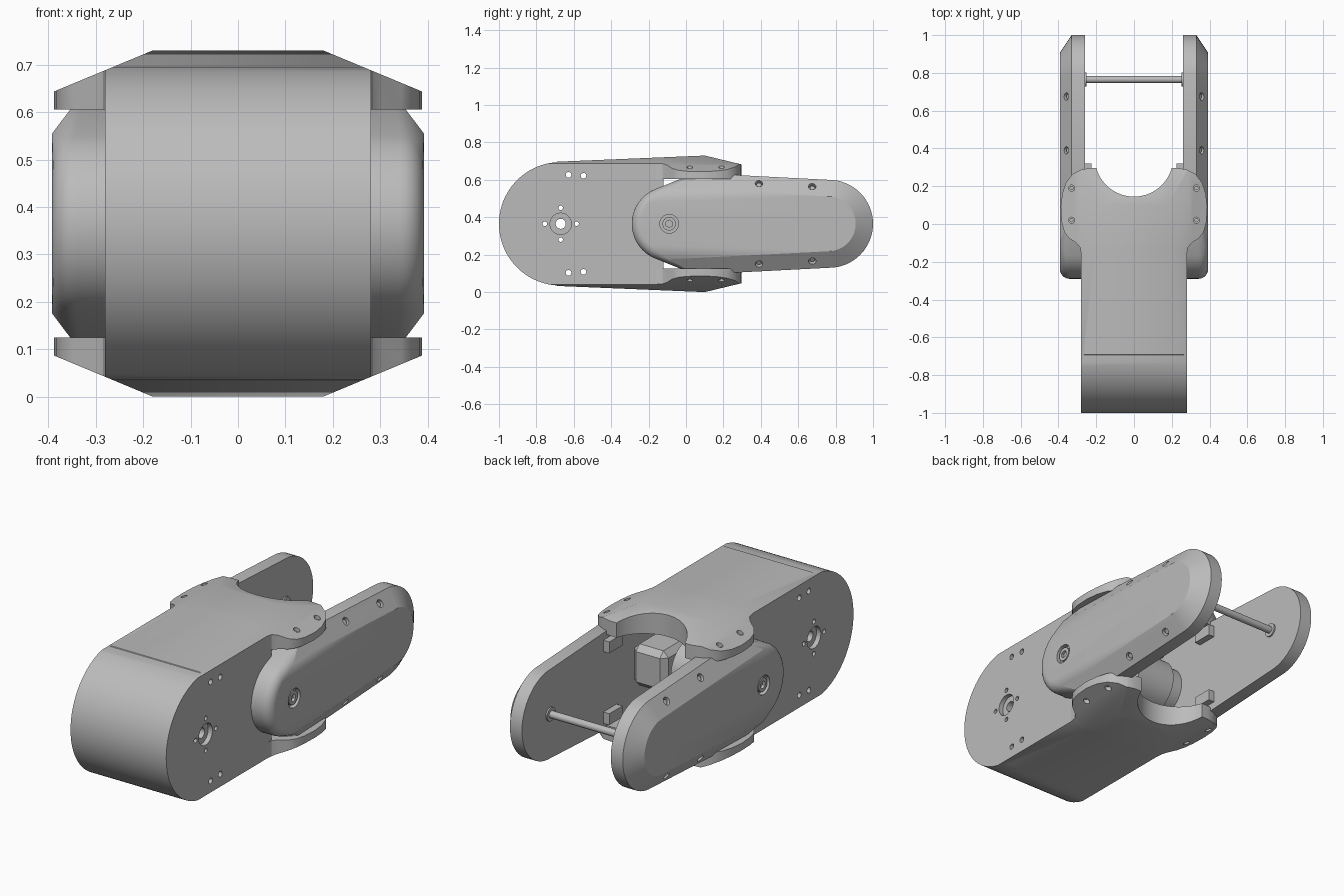
import bpy, bmesh
from math import sin, cos, radians
from mathutils import Vector, Matrix

cube = bpy.data.objects.get("Cube")
if cube:
    bpy.data.objects.remove(cube)

grey = bpy.data.materials.new("plain grey")
grey.use_nodes = True
grey.diffuse_color = (0.5, 0.5, 0.5, 1)
grey.node_tree.nodes["Principled BSDF"].inputs["Base Color"].default_value = (0.5, 0.5, 0.5, 1)

MID = 0.365          # height of the centre line
PIVOT = -0.09        # y of the joint axis
HUB = -0.67          # y of the rear hub


def finish(name, bm):
    bmesh.ops.recalc_face_normals(bm, faces=bm.faces)
    mesh = bpy.data.meshes.new(name)
    bm.to_mesh(mesh)
    bm.free()
    mesh.materials.append(grey)
    ob = bpy.data.objects.new(name, mesh)
    bpy.context.collection.objects.link(ob)
    return ob


def activate(ob):
    bpy.ops.object.select_all(action='DESELECT')
    ob.select_set(True)
    bpy.context.view_layer.objects.active = ob


def smooth(ob, angle=28):
    activate(ob)
    bpy.ops.object.shade_smooth_by_angle(angle=radians(angle))


def arc(cy, cz, r, a0, a1, n=24):
    steps = [radians(a0 + (a1 - a0) * i / n) for i in range(n + 1)]
    return [(cy + r * cos(a), cz + r * sin(a)) for a in steps]


def prism(name, pts, lo, hi, axis):
    bm = bmesh.new()
    place = {'x': lambda a, b, h: (h, a, b), 'y': lambda a, b, h: (a, h, b),
             'z': lambda a, b, h: (a, b, h)}[axis]
    rings = [[bm.verts.new(place(a, b, h)) for a, b in pts] for h in (lo, hi)]
    for ring in rings:
        bm.faces.new(ring)
    for i in range(len(pts)):
        j = (i + 1) % len(pts)
        bm.faces.new((rings[0][i], rings[0][j], rings[1][j], rings[1][i]))
    return finish(name, bm)


def rods(name, specs, sides=24):
    """Cylinders given as (centre, axis, radius, length)."""
    bm = bmesh.new()
    for centre, axis, r, length in specs:
        turn = Vector(axis).to_track_quat('Z', 'Y').to_matrix().to_4x4()
        bmesh.ops.create_cone(bm, cap_ends=True, segments=sides, radius1=r, radius2=r,
                              depth=length, matrix=Matrix.Translation(centre) @ turn)
    return finish(name, bm)


def box(name, centre, size, bevel=0.0):
    bm = bmesh.new()
    bmesh.ops.create_cube(bm, size=1, matrix=Matrix.Translation(centre) @ Matrix.Diagonal((*size, 1)))
    if bevel:
        bmesh.ops.bevel(bm, geom=bm.edges[:], offset=bevel, segments=1, affect='EDGES')
    return finish(name, bm)


def boolean(ob, cutter, mode, keep=False):
    activate(ob)
    mod = ob.modifiers.new("cut", 'BOOLEAN')
    mod.operation = mode
    mod.solver = 'EXACT'
    mod.object = cutter
    bpy.ops.object.modifier_apply(modifier=mod.name)
    if not keep:
        bpy.data.objects.remove(cutter)


# Envelope giving the sloping crown of the body and flanges
side = [(-1.1, 0.68), (0.1, 0.73), (0.35, 0.67)]
section = [(-0.5, 0.597), (-0.18, 0.73), (0.18, 0.73), (0.5, 0.597)]
flip = lambda pts: pts + [(a, 2 * MID - b) for a, b in reversed(pts)]
envelope = prism("envelope", flip(side), -0.6, 0.6, 'x')
boolean(envelope, prism("section", flip(section), -1.2, 0.5, 'y'), 'INTERSECT')
envelope.hide_render = True

# Main body with a rounded rear end
profile = arc(HUB, MID, 0.33, 94, 266, 48) + [(-0.6, -0.05), (-0.12, -0.05), (-0.12, 0.78), (-0.6, 0.78)]
body = prism("main_body", profile, -0.28, 0.28, 'x')
boolean(body, envelope, 'INTERSECT', keep=True)

# Hub recess, bolt circle and paired side holes
recess = [((s * 0.28, HUB, MID), (1, 0, 0), 0.057, 0.05) for s in (-1, 1)]
boolean(body, rods("recess", recess, 40), 'DIFFERENCE')
holes = [(HUB + a, MID + b, 0.012) for a, b in ((0.085, 0), (-0.085, 0), (0, 0.085), (0, -0.085))]
holes += [(y, MID + s * d, 0.015) for y, d in ((-0.628, 0.262), (-0.548, 0.257)) for s in (-1, 1)]
holes.append((HUB, MID, 0.027))
boolean(body, rods("holes", [((0, y, z), (1, 0, 0), r, 1) for y, z, r in holes]), 'DIFFERENCE')
smooth(body)

# Flanges above and below the joint, with a round mouth and screw holes
half = [(0.28, -0.16), (0.285, -0.125), (0.305, -0.1), (0.345, -0.075), (0.37, -0.04), (0.383, 0.01),
        (0.388, 0.09), (0.38, 0.16), (0.36, 0.22), (0.325, 0.265), (0.28, 0.288), (0.24, 0.295)]
mouth = arc(0, 0.353, 0.208, -16, -164, 28)
plan = half + mouth + [(-x, y) for x, y in reversed(half)]
for name, s in (("upper_flange", 1), ("lower_flange", -1)):
    z0, z1 = sorted((MID + s * 0.24, MID + s * 0.45))
    flange = prism(name, plan, z0, z1, 'z')
    boolean(flange, envelope, 'INTERSECT', keep=True)
    screws = [(x, y) for x in (-0.33, 0.33) for y in (0.02, 0.19)]
    boolean(flange, rods("screw_cut", [((x, y, MID + s * 0.32), (0, 0, 1), 0.016, 0.08)
                                       for x, y in screws]), 'DIFFERENCE')
    smooth(flange)
    smooth(rods(name + "_screws", [((x, y, MID + s * 0.278), (0, 0, 1), 0.011, 0.02)
                                   for x, y in screws], 16))
bpy.data.objects.remove(envelope)


def arm(name, s):
    """Side arm: a tapered plate with a chamfered rim and a rounded pivot end."""
    bm = bmesh.new()
    rim = arc(0.765, MID, 0.235, -90, 90, 32) + [(0.05, MID + 0.272), (0.05, MID - 0.272)]
    face = arc(0.76, MID, 0.147, -85, 85, 32) + [(PIVOT, MID + 0.19), (PIVOT, MID - 0.19)]
    layers = [(rim, 0.26), (rim, 0.33), (face, 0.392)]
    for k in range(7):
        a = radians(15 * k)
        layers.append((arc(PIVOT, MID, 0.15 + 0.05 * cos(a), 90, 270, 32), 0.342 + 0.05 * sin(a)))
    layers.append((arc(PIVOT, MID, 0.2, 90, 270, 32), 0.26))
    for pts, x in layers:
        for y, z in pts:
            bm.verts.new((s * x, y, z))
    hull = bmesh.ops.convex_hull(bm, input=bm.verts[:])
    junk = {v for v in hull["geom_interior"] + hull["geom_unused"] if isinstance(v, bmesh.types.BMVert)}
    bmesh.ops.delete(bm, geom=list(junk), context='VERTS')
    bmesh.ops.dissolve_limit(bm, angle_limit=radians(0.5), verts=bm.verts[:], edges=bm.edges[:])
    ob = finish(name, bm)

    # Screw holes sunk into the chamfer, plus the pivot recess
    cuts, heads = [((s * 0.392, PIVOT, MID), (1, 0, 0), 0.05, 0.05)], []
    for y, d in ((0.39, 0.218), (0.675, 0.202)):
        for t in (-1, 1):
            n = Vector((s * 0.78, 0, t * 0.62))
            p = Vector((s * 0.362, y, MID + t * d))
            cuts.append((p, n, 0.02, 0.06))
            heads.append((p - n * 0.03, n, 0.013, 0.03))
    boolean(ob, rods("arm_cut", cuts, 32), 'DIFFERENCE')
    smooth(ob, 25)
    smooth(rods(name + "_screws", heads, 16))

    # Pivot bolt with a socket
    bolt = rods(name + "_pivot_bolt", [((s * 0.37, PIVOT, MID), (1, 0, 0), 0.036, 0.034)], 32)
    boolean(bolt, rods("socket", [((s * 0.387, PIVOT, MID), (1, 0, 0), 0.02, 0.03)], 6), 'DIFFERENCE')
    smooth(bolt)

    # Inner mounting brackets and tie rod collar
    for t in (-1, 1):
        box(name + "_bracket", (s * 0.25, 0.265, MID + t * 0.19), (0.05, 0.11, 0.06))
    smooth(rods(name + "_rod_collar", [((s * 0.258, 0.765, MID), (1, 0, 0), 0.036, 0.012)]))


arm("left_arm", 1)
arm("right_arm", -1)

# Tie rod between the arm tips
smooth(rods("tie_rod", [((0, 0.765, MID), (1, 0, 0), 0.019, 0.54)]))

# Joint drive: stepped drum on one side, motor block on the other
smooth(rods("joint_drum", [((-0.08, PIVOT + 0.03, MID), (1, 0, 0), 0.145, 0.22)], 48))
smooth(rods("joint_drum_neck", [((-0.22, PIVOT + 0.03, MID), (1, 0, 0), 0.125, 0.1)], 48))
box("motor_block", (0.16, -0.02, MID), (0.2, 0.22, 0.22), 0.03)
